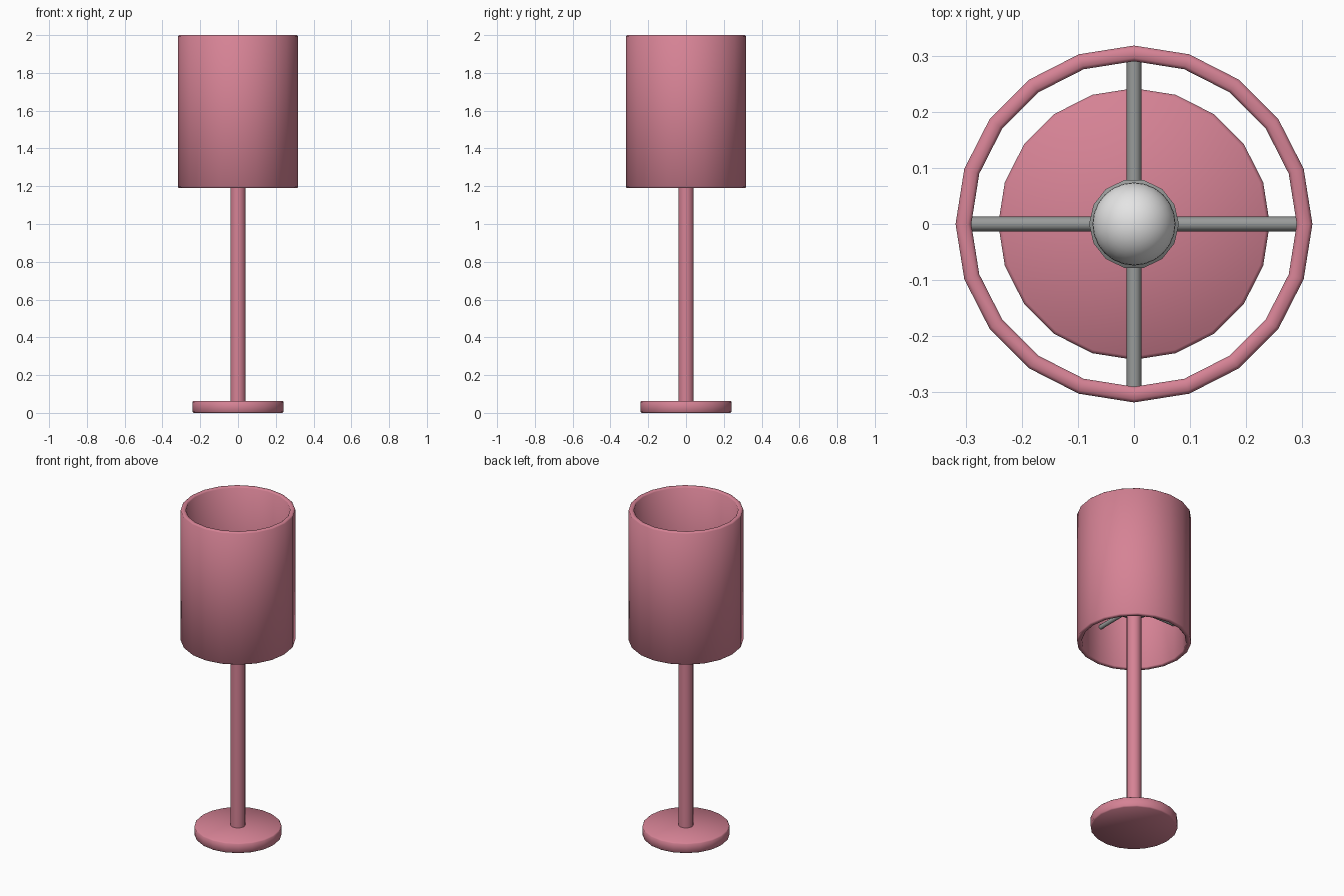
import bpy, bmesh, math
from mathutils import Matrix

if "Cube" in bpy.data.objects:
    bpy.data.objects.remove(bpy.data.objects["Cube"])


def material(name, rgb):
    m = bpy.data.materials.new(name)
    m.diffuse_color = (*rgb, 1.0)
    m.use_nodes = True
    m.node_tree.nodes["Principled BSDF"].inputs["Base Color"].default_value = m.diffuse_color
    return m


PINK = material("rose_pink", (0.67, 0.225, 0.30))
GREY = material("metal_grey", (0.32, 0.33, 0.325))
WHITE = material("bulb_white", (0.78, 0.78, 0.78))


def lathe(name, profile, sides, mat, closed=False, angle=40):
    """Revolve (radius, z) points about z, sharing pole vertices."""
    bm = bmesh.new()
    rings = []
    for r, z in profile:
        if r == 0:
            rings.append([bm.verts.new((0, 0, z))] * sides)
        else:
            rings.append([bm.verts.new((r * math.cos(a), r * math.sin(a), z))
                          for a in (2 * math.pi * i / sides for i in range(sides))])
    pairs = list(zip(rings, rings[1:]))
    if closed:
        pairs.append((rings[-1], rings[0]))
    for lo, hi in pairs:
        for i in range(sides):
            j = (i + 1) % sides
            quad = list(dict.fromkeys((lo[i], lo[j], hi[j], hi[i])))
            bm.faces.new(quad)
    bmesh.ops.recalc_face_normals(bm, faces=bm.faces)
    return finish(name, bm, mat, angle)


def finish(name, bm, mat, angle=40):
    me = bpy.data.meshes.new(name)
    bm.to_mesh(me)
    bm.free()
    me.materials.append(mat)
    ob = bpy.data.objects.new(name, me)
    bpy.context.collection.objects.link(ob)
    bpy.context.view_layer.objects.active = ob
    ob.select_set(True)
    bpy.ops.object.shade_smooth_by_angle(angle=math.radians(angle))
    ob.select_set(False)
    return ob


# round foot with softened edges
lathe("base", [(0, 0), (0.236, 0), (0.242, 0.006), (0.242, 0.057),
               (0.236, 0.063), (0, 0.063)], 20, PINK, angle=50)

# pole
lathe("pole", [(0, 0.05), (0.041, 0.05), (0.041, 1.40), (0, 1.40)], 16, PINK)

# hollow drum shade
lathe("shade", [(0.312, 1.19), (0.318, 1.196), (0.318, 1.994), (0.312, 2.0),
                (0.296, 2.0), (0.29, 1.994), (0.29, 1.196), (0.296, 1.19)],
      20, PINK, closed=True, angle=50)

# bulb socket cup
lathe("socket", [(0, 1.38), (0.075, 1.38), (0.08, 1.385), (0.08, 1.495),
                 (0.073, 1.50), (0.07, 1.48), (0, 1.48)], 14, GREY)

# bulb
bulb = [(0.074 * math.cos(t), 1.53 + 0.074 * math.sin(t))
        for t in (math.radians(-80 + 10 * k) for k in range(17))]
lathe("bulb", [(0, 1.456)] + bulb + [(0, 1.604)], 24, WHITE)

# four spokes holding the shade
for k, side in enumerate(("right", "back", "left", "front")):
    bm = bmesh.new()
    bmesh.ops.create_cone(bm, cap_ends=True, segments=12, radius1=0.013,
                          radius2=0.013, depth=0.25,
                          matrix=Matrix.Rotation(k * math.pi / 2, 4, 'Z')
                          @ Matrix.Translation((0.17, 0, 1.415))
                          @ Matrix.Rotation(math.pi / 2, 4, 'Y'))
    finish("spoke_" + side, bm, GREY)
